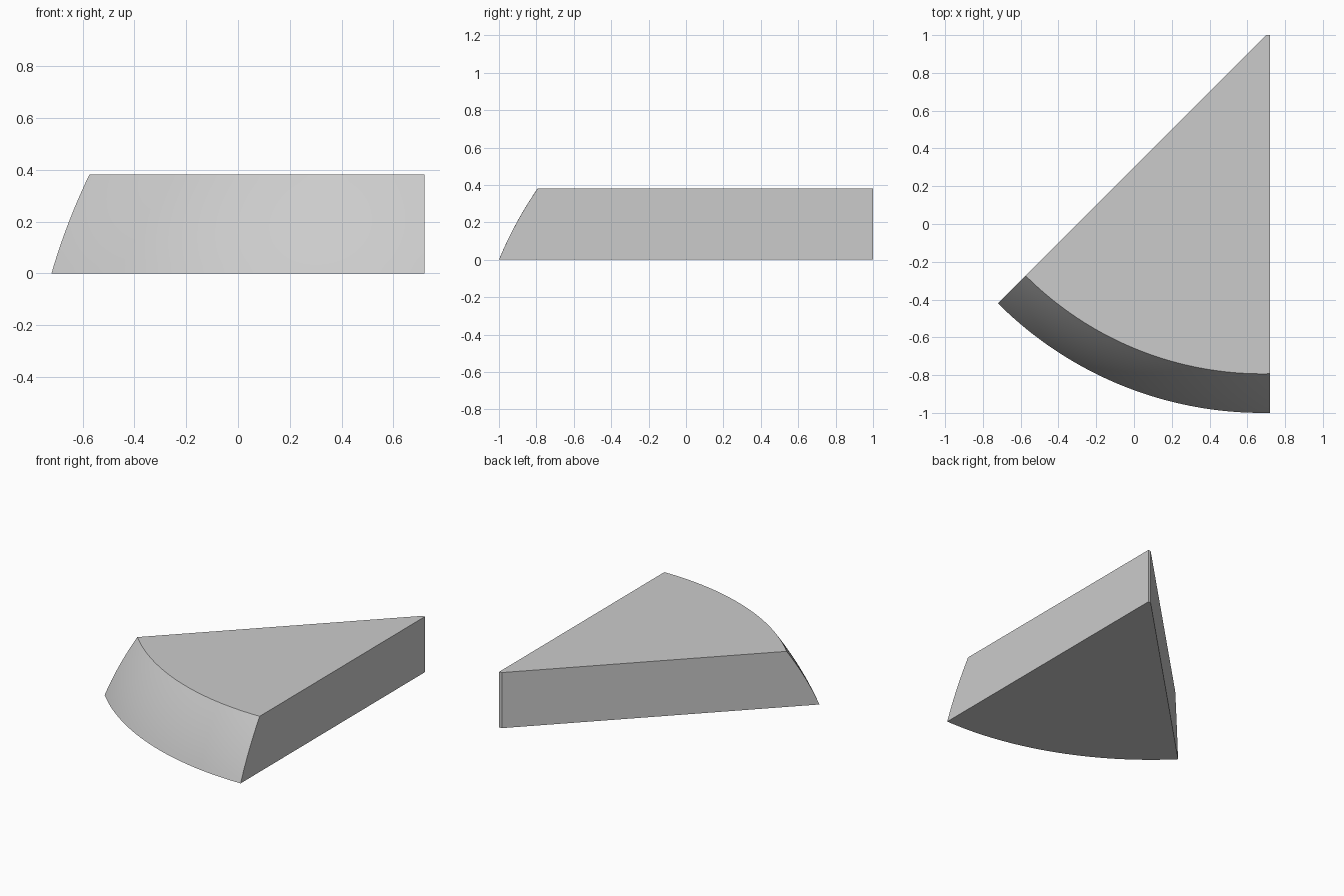
import bpy, bmesh
from math import pi, sin, cos, asin, sqrt

cube = bpy.data.objects.get("Cube")
if cube:
    bpy.data.objects.remove(cube, do_unlink=True)

grey = bpy.data.materials.new("plain grey")
grey.use_nodes = True
colour = (0.6, 0.6, 0.6, 1)
grey.diffuse_color = colour
grey.node_tree.nodes["Principled BSDF"].inputs["Base Color"].default_value = colour

HEIGHT, SIDE = 0.382, 0.72        # thickness and position of the straight side
CX, CY = 0.68, 0.98               # axis of the curved rim
LOW, HIGH, BULGE = 1.98, 1.773, 0.013
SEGMENTS, LAYERS = 64, 12

bm = bmesh.new()
rings, rim = [], []
for j in range(LAYERS + 1):
    t = j / LAYERS
    z = HEIGHT * t
    r = LOW + (HIGH - LOW) * t + 4 * BULGE * t * (1 - t)
    start, end = -0.75 * pi, -0.5 * pi + asin((SIDE - CX) / r)
    arc = []
    for i in range(SEGMENTS + 1):
        a = start + (end - start) * i / SEGMENTS
        arc.append(bm.verts.new((CX + r * cos(a), CY + r * sin(a), z)))
    rim.append(arc)

# Blunt tip closes the slice at the back
tips = [[bm.verts.new((x, 1, z)) for x in (SIDE, CX + 1 - CY)] for z in (0, HEIGHT)]

# Curved rim
for low, high in zip(rim, rim[1:]):
    for i in range(SEGMENTS):
        bm.faces.new((low[i], low[i + 1], high[i + 1], high[i])).smooth = True

# Flat base, top, two sides and tip
(b_side, b_diag), (t_side, t_diag) = tips
bm.faces.new(rim[0] + tips[0])
bm.faces.new(rim[-1] + tips[1])
bm.faces.new([arc[-1] for arc in rim] + [t_side, b_side])
bm.faces.new([arc[0] for arc in rim] + [t_diag, b_diag])
bm.faces.new((b_side, b_diag, t_diag, t_side))
bmesh.ops.recalc_face_normals(bm, faces=bm.faces)

mesh = bpy.data.meshes.new("wedge_slice")
bm.to_mesh(mesh)
bm.free()
mesh.materials.append(grey)
wedge = bpy.data.objects.new("wedge_slice", mesh)
bpy.context.collection.objects.link(wedge)

# Smooth rim with crisp edges
bpy.ops.object.select_all(action="DESELECT")
wedge.select_set(True)
bpy.context.view_layer.objects.active = wedge
bpy.ops.object.shade_smooth_by_angle(angle=pi / 6)
